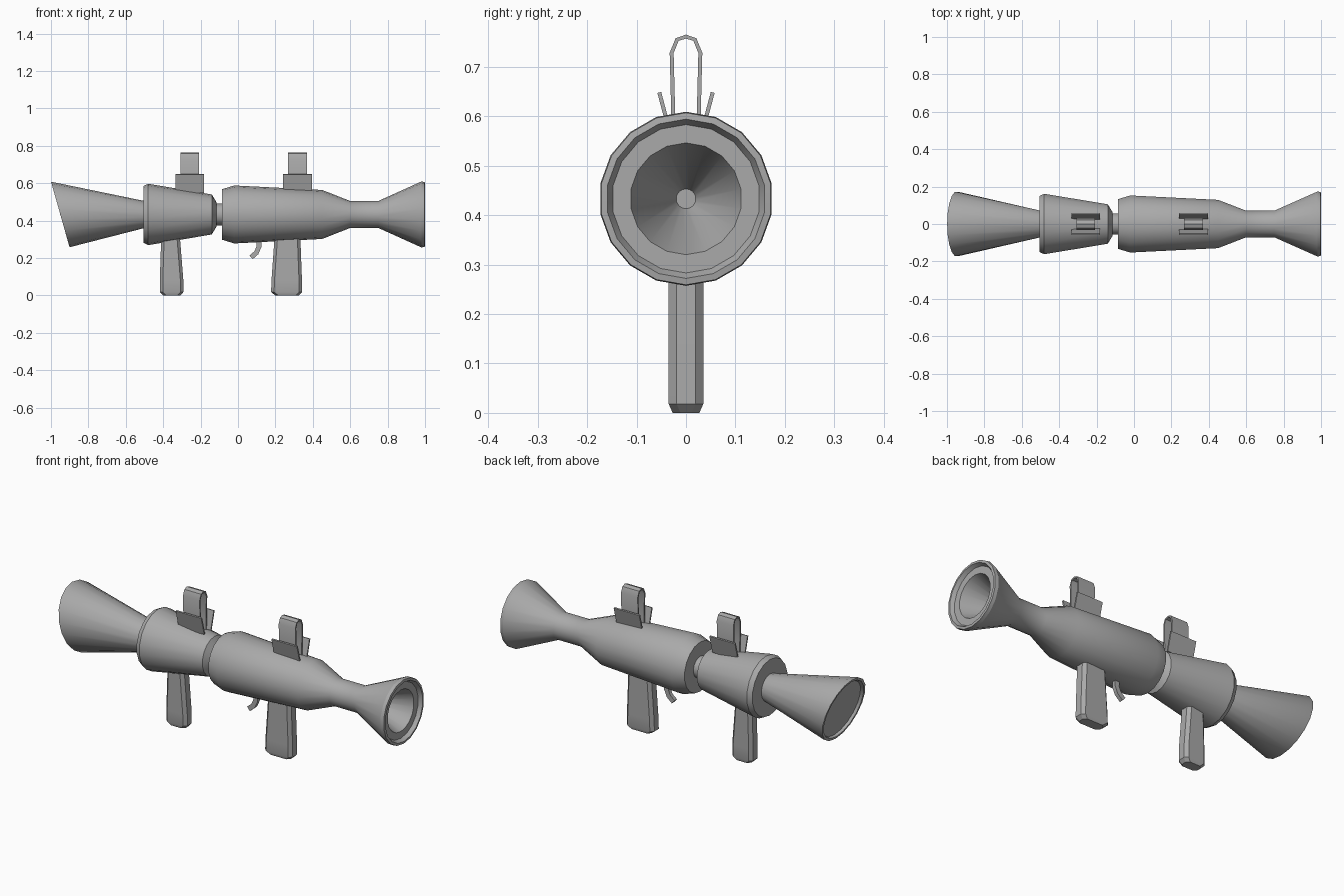
import bpy, bmesh, math
from mathutils import Vector

SIDES = 18
AXIS_Z = 0.433

if "Cube" in bpy.data.objects:
    bpy.data.objects.remove(bpy.data.objects["Cube"], do_unlink=True)

grey = bpy.data.materials.new("plain grey")
grey.use_nodes = True
colour = (0.4, 0.4, 0.4, 1.0)
grey.diffuse_color = colour
grey.node_tree.nodes["Principled BSDF"].inputs["Base Color"].default_value = colour


def finish(name, bm):
    bmesh.ops.recalc_face_normals(bm, faces=bm.faces)
    mesh = bpy.data.meshes.new(name)
    bm.to_mesh(mesh)
    bm.free()
    mesh.materials.append(grey)
    obj = bpy.data.objects.new(name, mesh)
    bpy.context.collection.objects.link(obj)
    bpy.ops.object.select_all(action='DESELECT')
    obj.select_set(True)
    bpy.context.view_layer.objects.active = obj
    bpy.ops.object.shade_smooth_by_angle(angle=math.radians(30))
    return obj


def loft(name, rings):
    """Skin a list of equal-length point rings and cap both ends."""
    bm = bmesh.new()
    rows = [[bm.verts.new(p) for p in ring] for ring in rings]
    n = len(rows[0])
    for a, b in zip(rows, rows[1:]):
        for i in range(n):
            j = (i + 1) % n
            bm.faces.new((a[i], a[j], b[j], b[i]))
    bm.faces.new(rows[0])
    bm.faces.new(rows[-1])
    return finish(name, bm)


def lathe(name, profile):
    """Turn (x, radius, slant) stations about the barrel axis."""
    rings = []
    for x, r, *slant in profile:
        lean = slant[0] if slant else 0
        ring = []
        for i in range(SIDES):
            a = 2 * math.pi * i / SIDES
            ring.append((x - lean * math.cos(a), r * math.sin(a),
                         AXIS_Z + r * math.cos(a)))
        rings.append(ring)
    return loft(name, rings)


def ribbon(name, path, thick, place):
    """Thicken a 2D path; place(u, v, side) maps it to 3D on both sides."""
    pts = [Vector(p) for p in path]
    rings = []
    for i, p in enumerate(pts):
        d = (pts[min(i + 1, len(pts) - 1)] - pts[max(i - 1, 0)]).normalized()
        off = Vector((-d.y, d.x)) * thick / 2
        a, b = p + off, p - off
        rings.append([place(*a, -1), place(*a, 1), place(*b, 1), place(*b, -1)])
    return loft(name, rings)


# Barrel: main tube with the open muzzle bell
lathe("main_tube", [
    (-0.085, 0.135), (-0.02, 0.155), (0.45, 0.131), (0.6, 0.072),
    (0.75, 0.072), (0.98, 0.176), (0.998, 0.174), (1.0, 0.161),
    (0.98, 0.15), (0.98, 0.113), (0.76, 0.02)])
lathe("neck", [(-0.15, 0.058), (-0.07, 0.058)])
lathe("rear_tube", [
    (-0.505, 0.152), (-0.48, 0.164), (-0.14, 0.107), (-0.115, 0.065)])

# Exhaust cone with a slanted end and a shallow recessed cap
lathe("exhaust_cone", [
    (-0.49, 0.07), (-0.945, 0.174, 0.049), (-0.95, 0.173, 0.049),
    (-0.95, 0.16, 0.045), (-0.935, 0.154, 0.043)])


# Hand grips: chamfered columns flaring towards the foot
def grip(name, stations):
    rings = []
    for z, x0, x1, w in stations:
        cx, hx, c = (x0 + x1) / 2, (x1 - x0) / 2, 0.016
        corner = [(hx, w - c), (hx - c, w)]
        half = corner + [(-x, y) for x, y in reversed(corner)]
        outline = half + [(-x, -y) for x, y in half]
        rings.append([(cx + x, y, z) for x, y in outline])
    loft(name, rings)


grip("front_grip", [(0, 0.2, 0.325, 0.027), (0.018, 0.177, 0.343, 0.035),
                    (0.08, 0.179, 0.342, 0.035), (0.32, 0.196, 0.333, 0.035)])
grip("rear_grip", [(0, -0.4, -0.307, 0.027), (0.018, -0.418, -0.292, 0.035),
                   (0.08, -0.418, -0.292, 0.035), (0.33, -0.41, -0.312, 0.035)])

# Curved trigger
ribbon("trigger", [(0.112, 0.31), (0.112, 0.26), (0.098, 0.228), (0.07, 0.204)],
       0.026, lambda u, v, s: (u, s * 0.01, v))

# Two sights: an upright strap loop between a pair of splayed plates
arch = [(0.026, 0.53), (0.026, 0.61), (0.029, 0.728), (0.018, 0.755)]
loop_path = arch + [(0, 0.761)] + [(-y, z) for y, z in reversed(arch)]
for label, cx in (("rear", -0.258), ("front", 0.318)):
    ribbon(label + "_sight_loop", loop_path, 0.008,
           lambda u, v, s: (cx + s * 0.05, u, v))
    for side, sign in (("left", 1), ("right", -1)):
        ribbon(f"{label}_sight_plate_{side}",
               [(sign * 0.028, 0.55), (sign * 0.054, 0.648)], 0.008,
               lambda u, v, s: (cx + s * 0.077, u, v))
